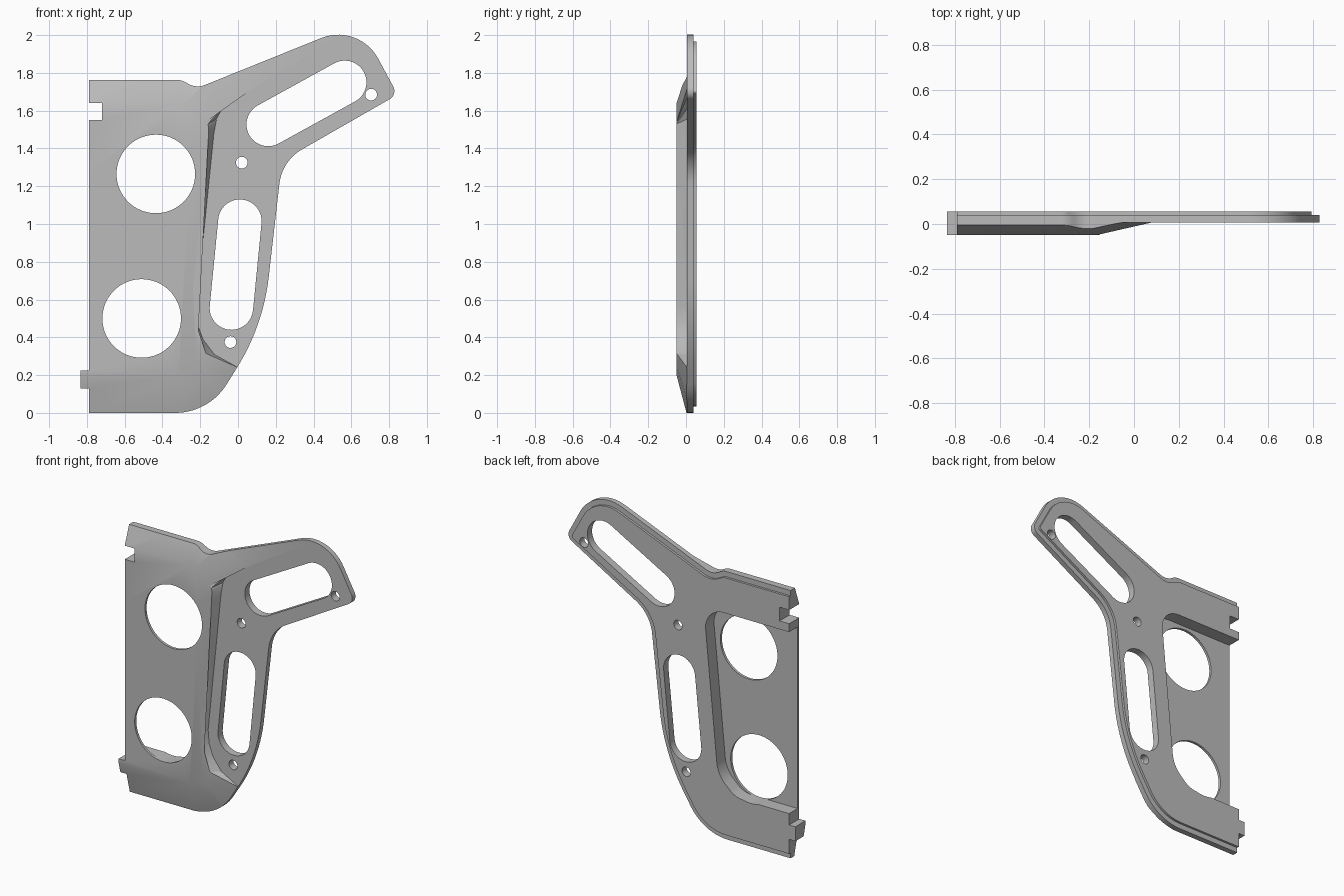
import bpy, bmesh, math
from mathutils import Vector

old = bpy.data.objects.get("Cube")
if old:
    bpy.data.objects.remove(old, do_unlink=True)

grey = bpy.data.materials.new("plain grey")
grey.use_nodes = True
grey.diffuse_color = (0.5, 0.5, 0.5, 1)
grey.node_tree.nodes["Principled BSDF"].inputs["Base Color"].default_value = (0.5, 0.5, 0.5, 1)


def loft(name, rings, triangulate=False):
    """Solid through rings of (points in x-z, y)."""
    bm = bmesh.new()
    loops = [[bm.verts.new((p[0], y, p[1])) for p in pts] for pts, y in rings]
    bm.faces.new(loops[0])
    bm.faces.new(loops[-1])
    for a, b in zip(loops, loops[1:]):
        for i in range(len(a)):
            j = (i + 1) % len(a)
            bm.faces.new((a[i], a[j], b[j], b[i]))
    if triangulate:
        bmesh.ops.triangulate(bm, faces=bm.faces[:])
    bmesh.ops.recalc_face_normals(bm, faces=bm.faces[:])
    mesh = bpy.data.meshes.new(name)
    bm.to_mesh(mesh)
    bm.free()
    mesh.materials.append(grey)
    ob = bpy.data.objects.new(name, mesh)
    bpy.context.collection.objects.link(ob)
    return ob


def prism(name, pts, y0=-0.2, y1=0.2):
    return loft(name, [(pts, y0), (pts, y1)])


def box(name, x0, x1, z0, z1, y0=-0.2, y1=0.2):
    return prism(name, [(x0, z0), (x1, z0), (x1, z1), (x0, z1)], y0, y1)


def rounded(corners, inset=0.0, steps=14):
    """Counter-clockwise corners (x, z, radius), inset and filleted."""
    pts = []
    n = len(corners)
    for i, (x, z, r) in enumerate(corners):
        c = Vector((x, z))
        d0 = (c - Vector(corners[i - 1][:2])).normalized()
        d1 = (Vector(corners[(i + 1) % n][:2]) - c).normalized()
        n0, n1 = Vector((-d0.y, d0.x)), Vector((-d1.y, d1.x))
        c = c + (n0 + n1) * inset / (1 + n0.dot(n1))
        if r == 0:
            pts.append(c)
            continue
        side = 1 if d0.x * d1.y - d0.y * d1.x > 0 else -1
        r -= side * inset
        turn = d0.angle(d1)
        start = c - d0 * r * math.tan(turn / 2)
        centre = start + n0 * r * side
        for k in range(steps + 1):
            a = side * turn * k / steps
            v = start - centre
            pts.append(centre + Vector((v.x * math.cos(a) - v.y * math.sin(a),
                                        v.x * math.sin(a) + v.y * math.cos(a))))
    return pts


def slot(ax, az, bx, bz, r, half=24):
    base = math.atan2(bz - az, bx - ax)
    pts = []
    for cx, cz, a0 in ((bx, bz, base - math.pi / 2), (ax, az, base + math.pi / 2)):
        for k in range(half + 1):
            a = a0 + math.pi * k / half
            pts.append((cx + r * math.cos(a), cz + r * math.sin(a)))
    return pts


def circle(x, z, r, n=64):
    return [(x + r * math.cos(math.tau * k / n), z + r * math.sin(math.tau * k / n)) for k in range(n)]


def combine(ob, tool, operation):
    mod = ob.modifiers.new("cut", 'BOOLEAN')
    mod.operation, mod.solver, mod.object = operation, 'EXACT', tool
    bpy.context.view_layer.objects.active = ob
    bpy.ops.object.modifier_apply(modifier=mod.name)
    bpy.data.objects.remove(tool, do_unlink=True)


# Outer contour of the bracket
outline = [(-0.95, 0, 0), (-0.155, 0, 0.32), (0.133, 0.46, 1.15), (0.233, 1.334, 0.24),
           (0.845, 1.685, 0.05), (0.64, 2.065, 0.24), (-0.22, 1.718, 0.1),
           (-0.3, 1.763, 0.1), (-0.95, 1.763, 0)]

# Raised front body: crest point, then foot point where it meets the flat plate
slopes = [((-0.95, 0.2), (-0.95, -0.01)), ((-0.31, 0.2), (-0.31, -0.01)),
          ((-0.22, 0.24), (-0.1, 0.08)), ((-0.17, 0.315), (0, 0.24)),
          ((-0.185, 0.34), (-0.13, 0.315)), ((-0.225, 0.42), (-0.19, 0.4)),
          ((-0.245, 0.48), (-0.215, 0.47)), ((-0.25, 0.56), (-0.222, 0.56)),
          ((-0.157, 1.46), (-0.13, 1.46)), ((-0.155, 1.51), (-0.115, 1.55)),
          ((-0.16, 1.53), (-0.085, 1.61)), ((-0.17, 1.54), (-0.03, 1.67)),
          ((-0.18, 1.55), (0.07, 1.715)), ((-0.28, 1.64), (-0.1, 1.81)),
          ((-0.31, 1.64), (-0.31, 1.79)), ((-0.95, 1.64), (-0.95, 1.79))]
crest = [Vector(p) for p, q in slopes]
foot = [p + (Vector(q) - p) * 1.27 for p, (_, q) in zip(crest, slopes)]
bracket = loft("bracket", [(crest, -0.05), (foot, 0.02)], triangulate=True)

# Flat plate, trimmed with the body to the contour, plus the stepped back layer
combine(bracket, box("slab", -1.2, 1.2, -0.4, 2.4, 0.006, 0.04), 'UNION')
combine(bracket, prism("contour", rounded(outline)), 'INTERSECT')
combine(bracket, prism("back_layer", rounded(outline, 0.035), 0.025, 0.055), 'UNION')

# Hollow behind the raised body
pocket = [(-1.2, 0.3, 0), (-0.4, 0.3, 0.15), (-0.27, 0.42, 0.2), (-0.168, 1.495, 0.13), (-1.2, 1.495, 0)]
combine(bracket, prism("pocket", rounded(pocket), -0.033, 0.2), 'DIFFERENCE')

# Straight left edge with a protruding tab and a notch
for x0, x1, z0, z1 in ((-1.3, -0.835, -0.1, 2.1), (-1.25, -0.79, -0.2, 0.13),
                       (-1.2, -0.79, 0.225, 2.2), (-1.15, -0.72, 1.55, 1.64)):
    combine(bracket, box("edge_cut", x0, x1, z0, z1), 'DIFFERENCE')

# Large holes, long slots and screw holes
holes = [circle(-0.435, 1.265, 0.208), circle(-0.51, 0.5, 0.208),
         slot(-0.035, 0.555, 0.01, 1.015, 0.115), slot(0.16, 1.527, 0.565, 1.75, 0.115)]
holes += [circle(x, z, 0.031, 32) for x, z in ((0.705, 1.685), (0.02, 1.325), (-0.04, 0.375))]
for pts in holes:
    combine(bracket, prism("hole", pts), 'DIFFERENCE')

bpy.ops.object.select_all(action='DESELECT')
bracket.select_set(True)
bpy.context.view_layer.objects.active = bracket
bpy.ops.object.shade_smooth_by_angle(angle=math.radians(25))
